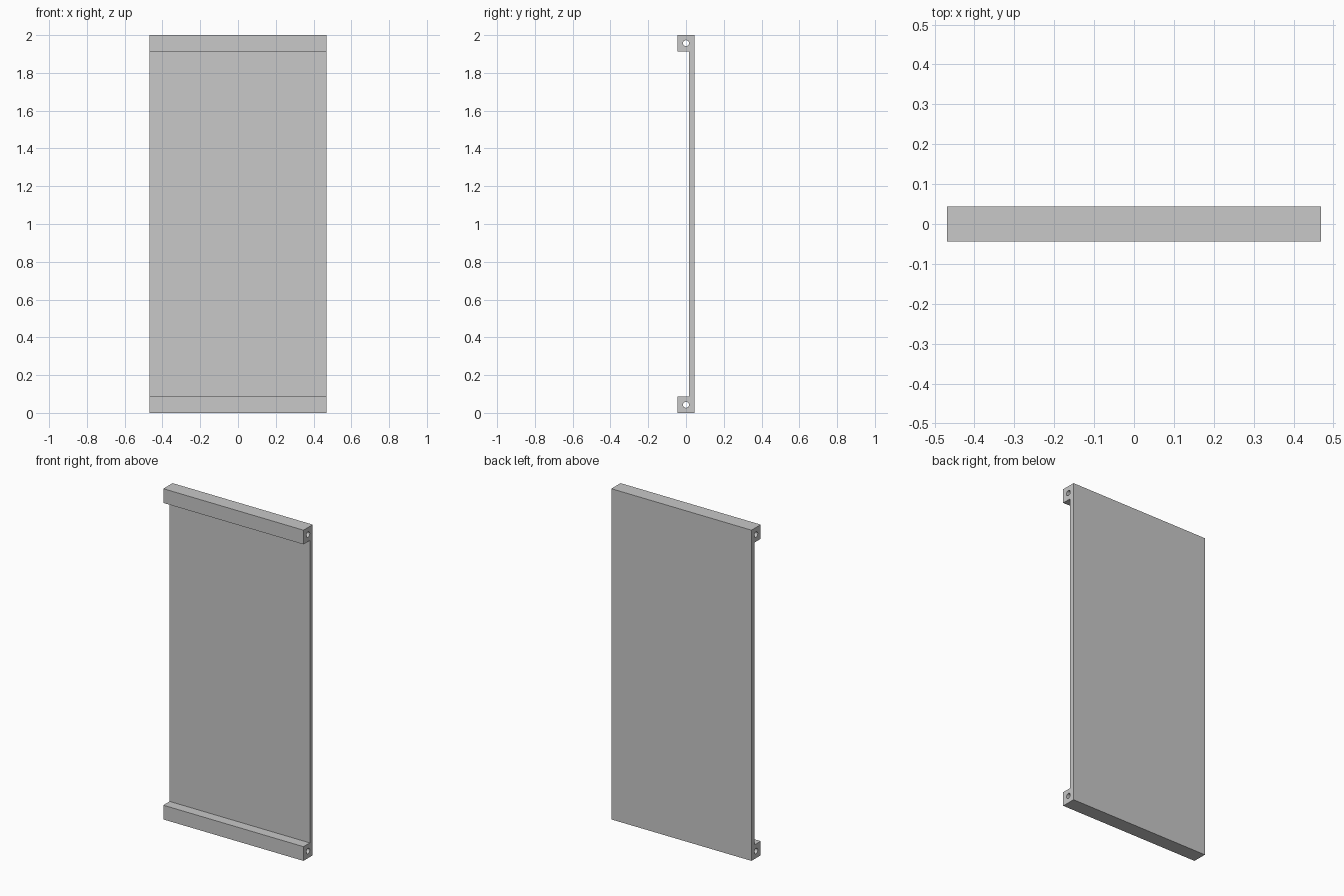
import bpy, bmesh, math

cube = bpy.data.objects.get("Cube")
if cube:
    bpy.data.objects.remove(cube, do_unlink=True)

HALF_W, HALF_D, HEIGHT = 0.469, 0.044, 2.0
RAIL = 0.086          # rail height
PANEL_FRONT = 0.016   # front face of the thin panel
HOLE_R, HOLE_SIDES = 0.016, 32

grey = bpy.data.materials.new("Light grey")
colour = (0.58, 0.58, 0.58, 1)
grey.diffuse_color = colour
grey.use_nodes = True
grey.node_tree.nodes["Principled BSDF"].inputs["Base Color"].default_value = colour


def add_loop(curve, points):
    spline = curve.splines.new("POLY")
    spline.points.add(len(points) - 1)
    for p, (y, z) in zip(spline.points, points):
        p.co = (y, z, 0, 1)
    spline.use_cyclic_u = True
    spline.use_smooth = False


def circle(z):
    steps = [2 * math.pi * i / HOLE_SIDES for i in range(HOLE_SIDES)]
    return [(HOLE_R * math.cos(a), z + HOLE_R * math.sin(a)) for a in steps]


# Side profile: thin back panel with a square rail at each end, each bored through
profile = bpy.data.curves.new("panel_profile", "CURVE")
profile.dimensions = "2D"
profile.fill_mode = "BOTH"
profile.extrude = HALF_W
lower = [(HALF_D, 0), (-HALF_D, 0), (-HALF_D, RAIL), (PANEL_FRONT, RAIL)]
upper = [(y, HEIGHT - z) for y, z in reversed(lower)]
add_loop(profile, lower + upper)
for z in (RAIL / 2, HEIGHT - RAIL / 2):
    add_loop(profile, circle(z))

# Turn the extruded profile into a welded mesh lying along x
source = bpy.data.objects.new("profile_source", profile)
bpy.context.collection.objects.link(source)
source.rotation_euler = (math.pi / 2, 0, math.pi / 2)
bpy.context.view_layer.update()
mesh = bpy.data.meshes.new_from_object(
    source.evaluated_get(bpy.context.evaluated_depsgraph_get()))
mesh.transform(source.matrix_world)
bpy.data.objects.remove(source, do_unlink=True)

bm = bmesh.new()
bm.from_mesh(mesh)
bmesh.ops.remove_doubles(bm, verts=bm.verts, dist=0.0001)
bmesh.ops.recalc_face_normals(bm, faces=bm.faces)
bm.to_mesh(mesh)
bm.free()
mesh.materials.clear()
mesh.materials.append(grey)

panel = bpy.data.objects.new("panel_with_rails", mesh)
bpy.context.collection.objects.link(panel)
bpy.ops.object.select_all(action="DESELECT")
panel.select_set(True)
bpy.context.view_layer.objects.active = panel
bpy.ops.object.shade_smooth_by_angle(angle=math.radians(30))
